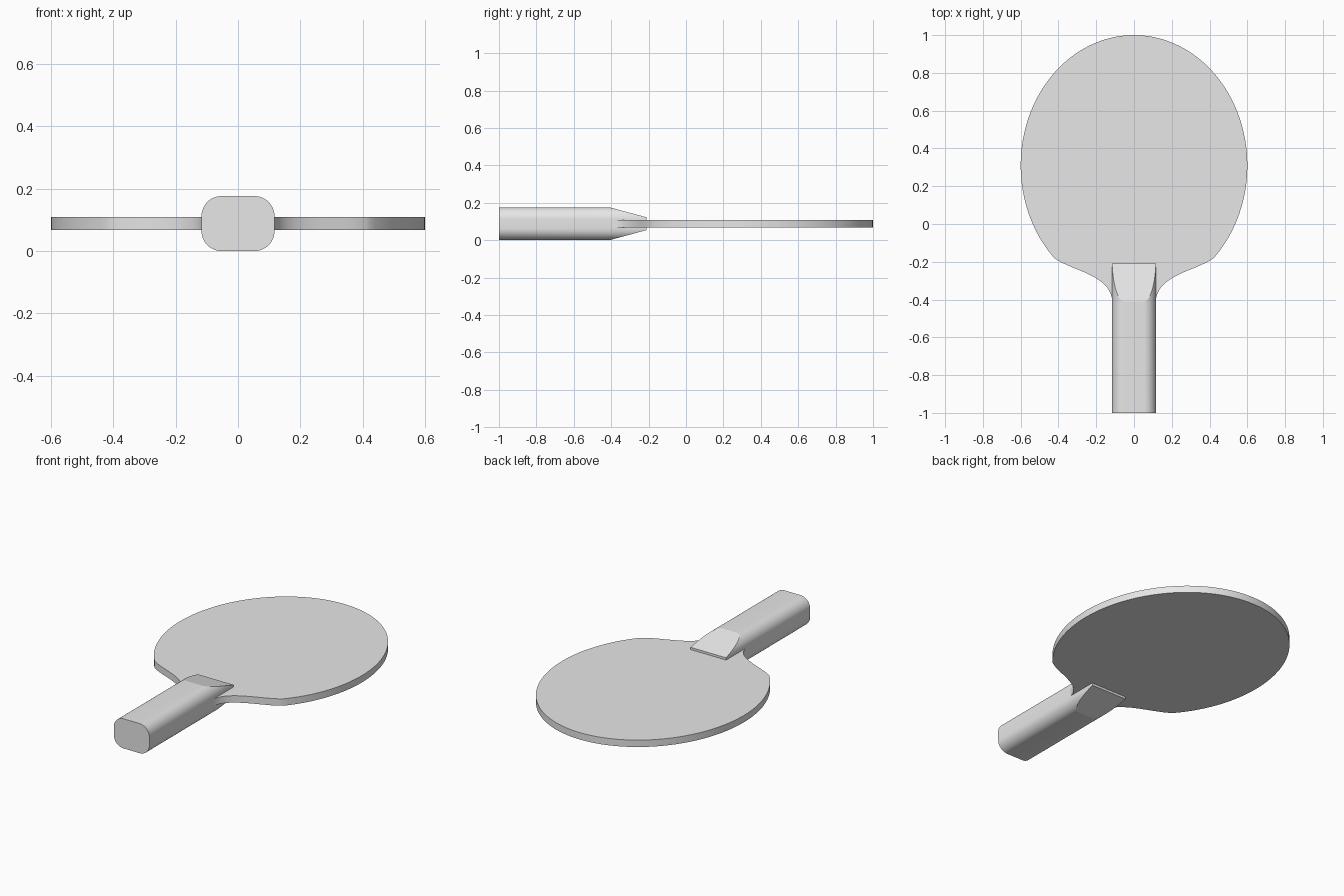
import bpy
import bmesh
from math import cos, sin, pi, radians
from mathutils import Vector
from mathutils.geometry import interpolate_bezier

cube = bpy.data.objects.get("Cube")
if cube:
    bpy.data.objects.remove(cube, do_unlink=True)

# Single material
GREY = (0.8, 0.8, 0.8, 1.0)
grey = bpy.data.materials.new("plain_grey")
grey.use_nodes = True
grey.diffuse_color = GREY
grey.node_tree.nodes["Principled BSDF"].inputs["Base Color"].default_value = GREY

MID_Z = 0.088


def prism(outline, offset):
    """Solid made by sweeping a closed outline along an offset."""
    bm = bmesh.new()
    face = bm.faces.new([bm.verts.new(p) for p in outline])
    result = bmesh.ops.extrude_face_region(bm, geom=[face])
    verts = [v for v in result["geom"] if isinstance(v, bmesh.types.BMVert)]
    bmesh.ops.translate(bm, verts=verts, vec=offset)
    return bm


def finish(bm, name):
    bmesh.ops.recalc_face_normals(bm, faces=bm.faces)
    mesh = bpy.data.meshes.new(name)
    bm.to_mesh(mesh)
    bm.free()
    mesh.materials.append(grey)
    obj = bpy.data.objects.new(name, mesh)
    bpy.context.collection.objects.link(obj)
    bpy.ops.object.select_all(action="DESELECT")
    obj.select_set(True)
    bpy.context.view_layer.objects.active = obj
    bpy.ops.object.shade_smooth_by_angle(angle=radians(25))


# Blade: an ellipse that flares into a concave neck, mirrored across x
BLADE_HALF = 0.0205
bottom = MID_Z - BLADE_HALF
steps = 64
end_angle = -pi / 4
right = []
for i in range(steps):
    a = pi / 2 + (end_angle - pi / 2) * i / steps
    right.append(Vector((0.6 * cos(a), 0.31 + 0.69 * sin(a), bottom)))
start = Vector((0.6 * cos(end_angle), 0.31 + 0.69 * sin(end_angle), bottom))
right += interpolate_bezier(start, Vector((0.335, -0.25, bottom)),
                            Vector((0.115, -0.265, bottom)),
                            Vector((0.114, -0.42, bottom)), 24)
left = [Vector((-p.x, p.y, p.z)) for p in reversed(right[1:])]
finish(prism(right + left, (0, 0, 2 * BLADE_HALF)), "blade")

# Handle: rounded bar, sliced to a wedge above and below the blade
HALF_W, HALF_H, RADIUS, TIP = 0.117, MID_Z, 0.064, 0.034
FRONT, CREASE, BACK = -1.0, -0.41, -0.21
section = []
for quarter, (sx, sz) in enumerate([(1, 1), (-1, 1), (-1, -1), (1, -1)]):
    for i in range(13):
        a = (quarter + i / 12) * pi / 2
        section.append((sx * (HALF_W - RADIUS) + RADIUS * cos(a), FRONT,
                        MID_Z + sz * (HALF_H - RADIUS) + RADIUS * sin(a)))
bm = prism(section, (0, BACK - FRONT, 0))
for side in (1, -1):
    normal = Vector((0, HALF_H - TIP, side * (BACK - CREASE))).normalized()
    cut = bmesh.ops.bisect_plane(
        bm, geom=bm.verts[:] + bm.edges[:] + bm.faces[:], dist=1e-5,
        plane_co=(0, CREASE, MID_Z + side * HALF_H), plane_no=normal,
        clear_outer=True)
    bmesh.ops.holes_fill(bm, edges=[e for e in bm.edges if e.is_boundary], sides=0)
# Keep the wedge rims and the crease crisp
for f in bm.faces:
    f.normal_update()
finish(bm, "handle")
handle = bpy.data.objects["handle"].data
wedge_edges = set()
for p in handle.polygons:
    if p.normal.y > 0.1:
        wedge_edges.update(p.edge_keys)
for e in handle.edges:
    if e.key in wedge_edges:
        e.use_edge_sharp = True
